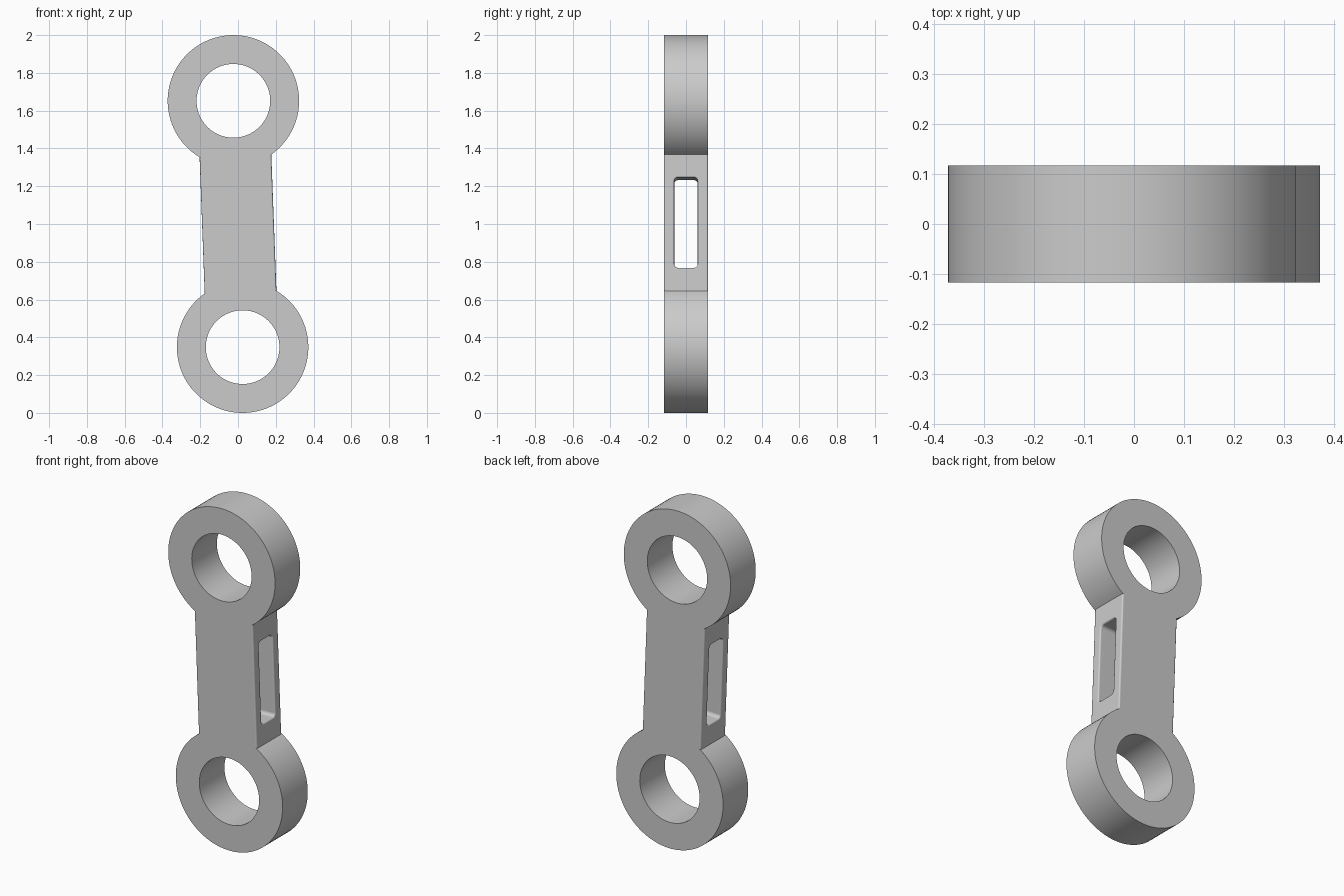
import bpy, bmesh, math
from mathutils import Matrix

if "Cube" in bpy.data.objects:
    bpy.data.objects.remove(bpy.data.objects["Cube"])

HALF_T = 0.117                       # half thickness in y
R_OUT, R_IN = 0.348, 0.195           # ring radii
HALF_DIST = 0.6525                   # ring centre from link centre
TILT = math.radians(-2.15)
PLACE = Matrix.Translation((0, 0, 1)) @ Matrix.Rotation(TILT, 4, 'Y')


def rounded_rect(hu, hv, r, n=5):
    pts = []
    for k, (su, sv) in enumerate([(1, 1), (-1, 1), (-1, -1), (1, -1)]):
        for i in range(n + 1):
            a = math.pi / 2 * (k + i / n)
            pts.append((su * (hu - r) + r * math.cos(a), sv * (hv - r) + r * math.sin(a)))
    return pts


def circle(r, n=96):
    return [(r * math.cos(2 * math.pi * i / n), r * math.sin(2 * math.pi * i / n)) for i in range(n)]


def loft(name, sections, cap=True):
    """Skin a list of equal-length point loops; cap the ends or close the loop of sections."""
    bm = bmesh.new()
    rows = [[bm.verts.new(p) for p in s] for s in sections]
    n = len(rows[0])
    pairs = list(zip(rows, rows[1:]))
    if cap:
        bm.faces.new(rows[0])
        bm.faces.new(rows[-1])
    else:
        pairs.append((rows[-1], rows[0]))
    for a, b in pairs:
        for i in range(n):
            j = (i + 1) % n
            bm.faces.new((a[i], a[j], b[j], b[i]))
    bmesh.ops.recalc_face_normals(bm, faces=bm.faces)
    me = bpy.data.meshes.new(name)
    bm.to_mesh(me)
    bm.free()
    ob = bpy.data.objects.new(name, me)
    bpy.context.collection.objects.link(ob)
    return ob


def boolean(target, other, operation):
    m = target.modifiers.new(operation, 'BOOLEAN')
    m.operation, m.solver, m.object = operation, 'EXACT', other
    bpy.context.view_layer.objects.active = target
    bpy.ops.object.modifier_apply(modifier=m.name)
    bpy.data.objects.remove(other)


# Bar with softened long edges
section = rounded_rect(0.19, HALF_T, 0.009, 4)
link = loft("link", [[(x, y, z) for x, y in section] for z in (-0.38, 0.38)])

# Slot through the bar, flared slightly at both rims
RIM = 0.009
half = [(0.23, RIM)] + [(0.19 - RIM * math.sin(a), RIM * (1 - math.cos(a)))
                        for a in [math.radians(90 * i / 4) for i in range(5)]]
half = [(0.23, RIM)] + [(0.19 - RIM + RIM * math.sin(a), RIM * (1 - math.cos(a)))
                        for a in [math.radians(90 * i / 4) for i in range(4, -1, -1)]]
steps = half + [(-x, g) for x, g in reversed(half)]
slot = loft("slot_cutter", [[(x, y, z) for y, z in rounded_rect(0.062 + g, 0.239 + g, 0.02 + g)]
                            for x, g in steps])
boolean(link, slot, 'DIFFERENCE')

# Ring at each end
for side in (1, -1):
    ring = loft("end_ring", [[(x, y, z + side * HALF_DIST) for x, z in circle(r)]
                             for r, y in [(R_OUT, -HALF_T), (R_OUT, HALF_T),
                                          (R_IN, HALF_T), (R_IN, -HALF_T)]], cap=False)
    boolean(link, ring, 'UNION')

# Tilt, place and shade
link.data.transform(PLACE)
bpy.ops.object.select_all(action='DESELECT')
link.select_set(True)
bpy.context.view_layer.objects.active = link
bpy.ops.object.shade_smooth_by_angle(angle=math.radians(30))
weighted = link.modifiers.new("weighted_normals", 'WEIGHTED_NORMAL')
weighted.keep_sharp = True
